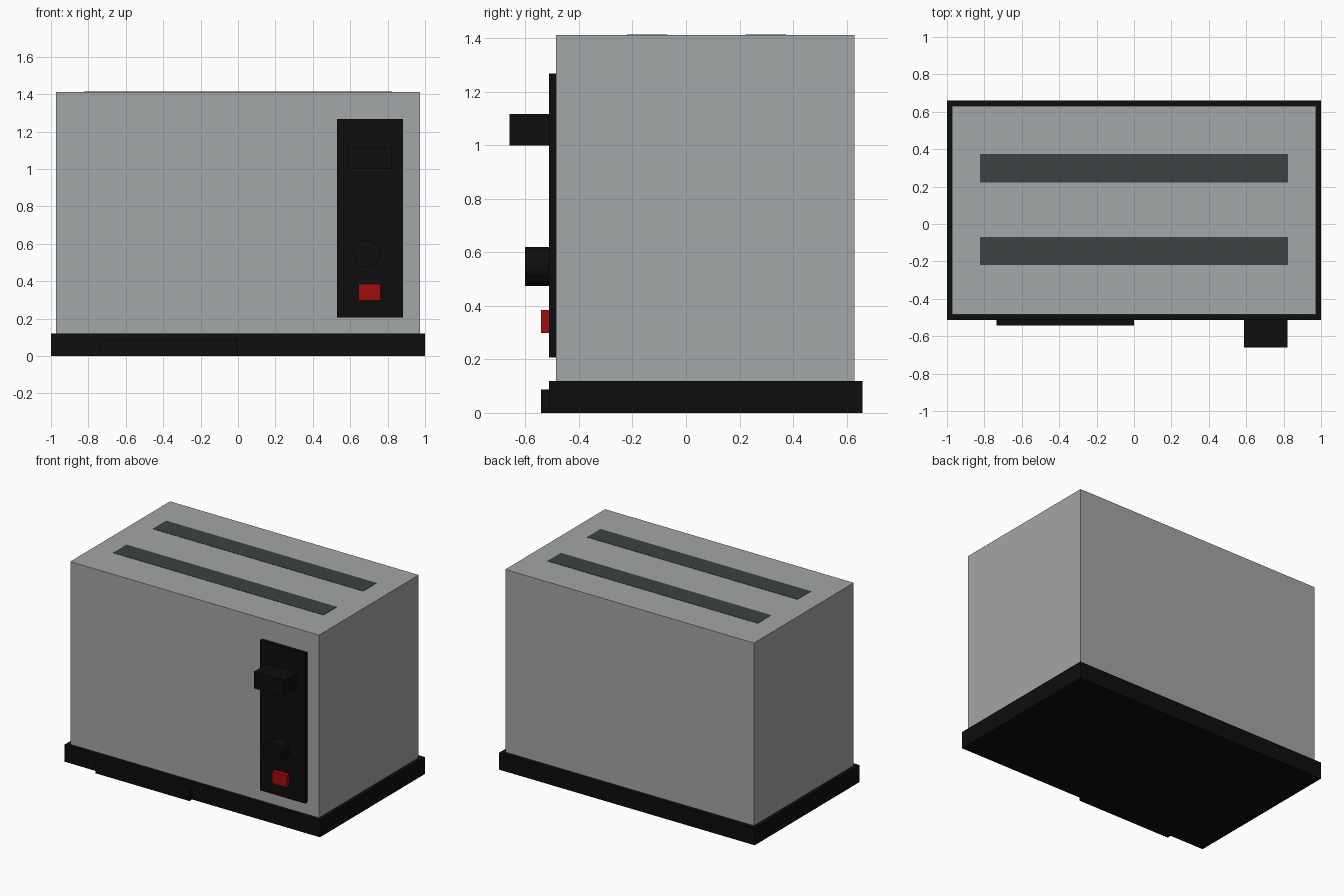
import bpy, math

if "Cube" in bpy.data.objects:
    bpy.data.objects.remove(bpy.data.objects["Cube"])


def material(name, r, g, b):
    m = bpy.data.materials.new(name)
    m.diffuse_color = (r, g, b, 1)
    m.use_nodes = True
    m.node_tree.nodes["Principled BSDF"].inputs["Base Color"].default_value = m.diffuse_color
    return m


steel = material("brushed_grey", 0.37, 0.385, 0.385)
black = material("black_plastic", 0.004, 0.004, 0.004)
dark = material("slot_dark_grey", 0.045, 0.053, 0.053)
red = material("red", 0.36, 0.004, 0.004)


def box(name, x, y, z, mat):
    """Box from its (min, max) range on each axis."""
    verts = [(a, b, c) for a in x for b in y for c in z]
    faces = [(0, 1, 3, 2), (4, 6, 7, 5), (0, 4, 5, 1),
             (2, 3, 7, 6), (0, 2, 6, 4), (1, 5, 7, 3)]
    mesh = bpy.data.meshes.new(name)
    mesh.from_pydata(verts, [], faces)
    mesh.materials.append(mat)
    ob = bpy.data.objects.new(name, mesh)
    bpy.context.collection.objects.link(ob)
    return ob


# Base, crumb tray and casing
box("base", (-1, 1), (-0.512, 0.66), (0, 0.12), black)
box("crumb_tray", (-0.735, 0), (-0.542, -0.512), (0, 0.088), black)
box("body", (-0.973, 0.973), (-0.485, 0.63), (0.12, 1.412), steel)

# Bread slots as thin plates
for i, y in enumerate((-0.145, 0.298)):
    box(f"bread_slot_{i + 1}", (-0.823, 0.823), (y - 0.075, y + 0.075),
        (1.410, 1.414), dark)

# Control panel with lever, dial and button
box("control_panel", (0.53, 0.882), (-0.512, -0.485), (0.207, 1.268), black)
box("lever", (0.588, 0.822), (-0.66, -0.512), (1.0, 1.118), black)
box("button", (0.645, 0.762), (-0.542, -0.512), (0.298, 0.385), red)

bpy.ops.mesh.primitive_cylinder_add(
    vertices=16, radius=0.073, depth=0.09,
    location=(0.69, -0.557, 0.547), rotation=(math.pi / 2, 0, 0))
dial = bpy.context.object
dial.name = "dial"
dial.data.materials.append(black)
